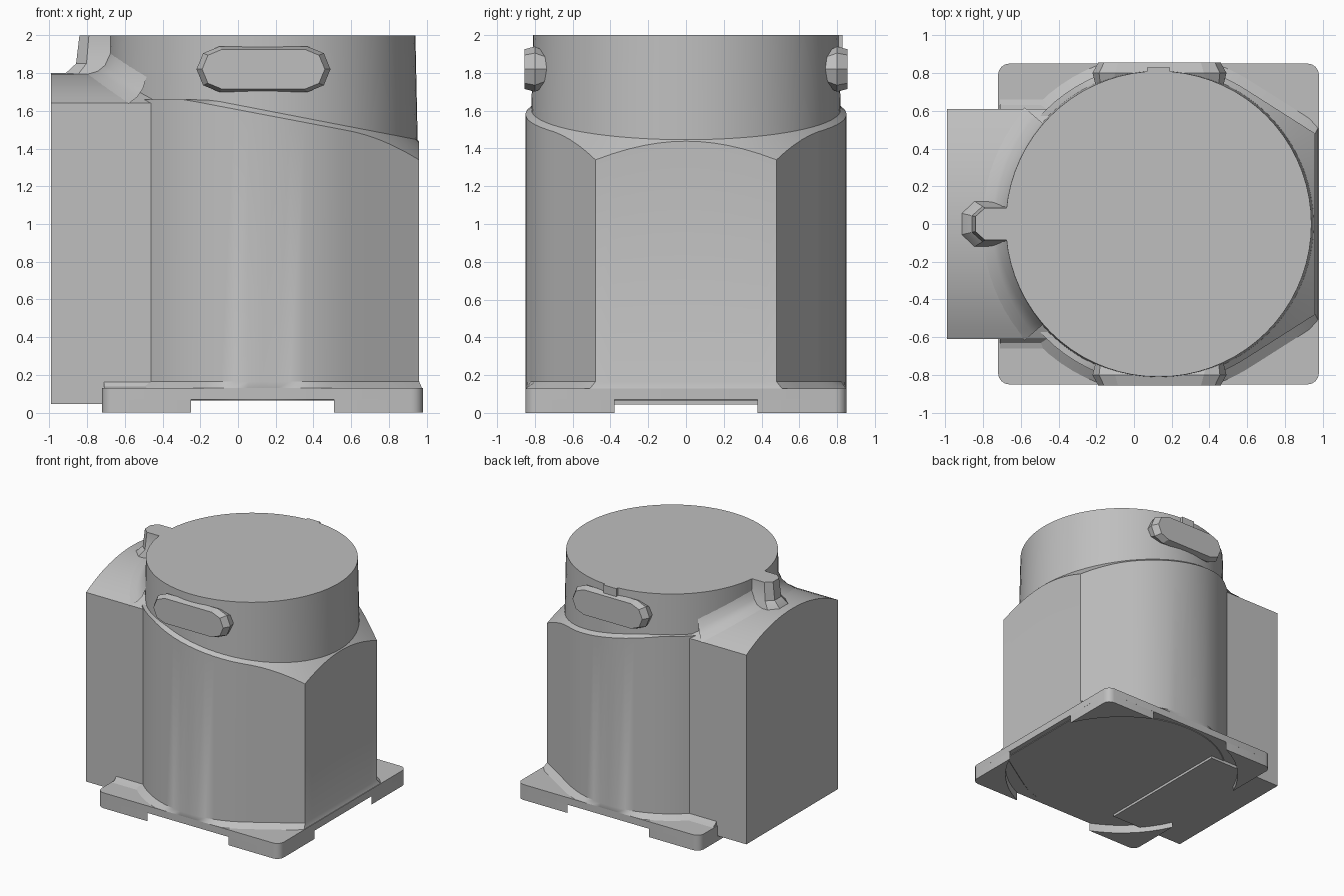
import bpy, bmesh
from math import sin, cos, radians, sqrt, pi

if "Cube" in bpy.data.objects:
    bpy.data.objects.remove(bpy.data.objects["Cube"], do_unlink=True)

grey = bpy.data.materials.new("cast_grey")
grey.use_nodes = True
grey.diffuse_color = (0.52, 0.52, 0.52, 1)
grey.node_tree.nodes["Principled BSDF"].inputs["Base Color"].default_value = (0.52, 0.52, 0.52, 1)

CX = 0.13          # axis of the round housing
R_BODY = 0.85
R_NECK = 0.81


def loft(name, rings, closed=True, angle=30):
    """Skin matching rings of points; closed lofts get end caps."""
    bm = bmesh.new()
    rows = [[bm.verts.new(p) for p in ring] for ring in rings]
    n = len(rows[0])
    for a, b in zip(rows, rows[1:]):
        for i in range(n if closed else n - 1):
            j = (i + 1) % n
            bm.faces.new((a[i], a[j], b[j], b[i]))
    if closed:
        bm.faces.new(rows[0][::-1])
        bm.faces.new(rows[-1])
        bmesh.ops.recalc_face_normals(bm, faces=bm.faces)
    mesh = bpy.data.meshes.new(name)
    bm.to_mesh(mesh)
    bm.free()
    mesh.materials.append(grey)
    ob = bpy.data.objects.new(name, mesh)
    bpy.context.collection.objects.link(ob)
    bpy.ops.object.select_all(action='DESELECT')
    ob.select_set(True)
    bpy.context.view_layer.objects.active = ob
    bpy.ops.object.shade_smooth_by_angle(angle=radians(angle))
    return ob


def prism(name, outline, z0, z1):
    return loft(name, [[(x, y, z) for x, y in outline] for z in (z0, z1)])


def circle(r, z, n=72):
    return [(CX + r * cos(2 * pi * i / n), r * sin(2 * pi * i / n), z) for i in range(n)]


def corner(sx, sy, r=0.06, steps=4):
    """Rounded plate corner, running from the x side to the y side."""
    pts = []
    for i in range(steps + 1):
        a = i * pi / 2 / steps
        pts.append((CX + sx * (R_BODY - r + r * cos(a)), sy * (R_BODY - r + r * sin(a))))
    return pts


# Base plate with rounded corners
plate = corner(1, 1) + corner(-1, 1)[::-1] + corner(-1, -1) + corner(1, -1)[::-1]
prism("base_plate", plate, 0.07, 0.13)

# Four corner feet, hollowed by a round recess
for sx, side in ((1, "left"), (-1, "right")):
    for sy, end in ((1, "back"), (-1, "front")):
        arc = [(CX + sx * 0.93 * cos(radians(a)), sy * 0.93 * sin(radians(a)))
               for a in range(66, 23, -6)]
        prism(f"foot_{end}_{side}", corner(sx, sy) + arc, 0, 0.075)


# Main housing: round, with tangent walls meeting a flat side
def housing_radius(a):
    a = min(a, 360 - a)
    if a <= 30:
        return 0.83 / cos(radians(a))
    if a < 57.5:
        return R_BODY / cos(radians(a - 57.5))
    return R_BODY


def housing_ring(height, grow=1.0, fixed=None):
    ring = []
    for a in range(0, 360, 5):
        r = fixed or housing_radius(a) * grow
        x, y = CX + r * cos(radians(a)), r * sin(radians(a))
        x, y = min(x, 0.975), max(-R_BODY, min(R_BODY, y))
        ring.append((x, y, height(x, r)))
    return ring


def shoulder(x, r):
    return min(1.66, 1.45 - 0.19 * (x - 0.94) - 0.77 * (r - 0.82))


loft("housing", [housing_ring(lambda x, r: 0.066, 0.97),
                 housing_ring(lambda x, r: 0.13, 1.06),
                 housing_ring(lambda x, r: 0.165),
                 housing_ring(shoulder),
                 housing_ring(shoulder, fixed=R_NECK)])

# Slightly tapered neck with a flat lid
loft("neck", [circle(0.825, 1.3), circle(R_NECK, 2.0)])


# Side box with an arched top
def arch(y):
    radius = 1.243
    return 1.80 - radius + sqrt(radius ** 2 - y * y)


HALF = 0.61
section = [(-HALF, 0.045)] + [(y, arch(y)) for y in (HALF * i / 10 for i in range(-10, 11))]
section.append((HALF, 0.045))
loft("side_box", [[(x, y, z) for y, z in section] for x in (-0.99, -0.3)])

# Fillet between the neck and the arched top
fillet = []
for r, lift in ((0.94, -0.002), (0.88, 0.015), (0.84, 0.045), (0.81, 0.11)):
    ring = []
    for a in range(139, 222, 2):
        x, y = CX + r * cos(radians(a)), r * sin(radians(a))
        ring.append((x, y, arch(min(abs(y), HALF)) + lift))
    fillet.append(ring)
loft("neck_fillet", fillet, closed=False, angle=60)

# Fillet at the foot of the side box
for s, end in ((1, "back"), (-1, "front")):
    loft(f"box_foot_fillet_{end}",
         [[(x, s * 0.6, 0.12), (x, s * 0.66, 0.13), (x, s * 0.63, 0.14), (x, s * 0.605, 0.17)]
          for x in (-0.71, -0.4)])

# Flared spout beside the lid
half = [(-0.6, 0.085), (-0.79, 0.085), (-0.84, 0.04)]
spout = half + [(x, -y) for x, y in half[::-1]]
loft("spout", [[(-0.66 + (x + 0.66) * k, y * k, z) for x, y in spout]
               for z, k in ((1.72, 1.6), (1.80, 1.4), (1.85, 1.1), (2.0, 1.0))])


# Long grip lugs, front and back
def stadium(y, half_x, half_z):
    ring = []
    for mid, start in ((half_x - half_z, -90), (half_z - half_x, 90)):
        for i in range(5):
            a = radians(start + 45 * i)
            ring.append((0.135 + mid + half_z * cos(a), y, 1.82 + half_z * sin(a)))
    return ring


for s, end in ((-1, "front"), (1, "back")):
    loft(f"grip_lug_{end}", [stadium(s * 0.70, 0.33, 0.07),
                             stadium(s * 0.80, 0.355, 0.12),
                             stadium(s * 0.855, 0.325, 0.105)], angle=20)

# Small tab at the back of the lid
prism("lid_tab", [(0.07, 0.78), (0.19, 0.78), (0.19, 0.828), (0.07, 0.828)], 1.88, 2.0)
